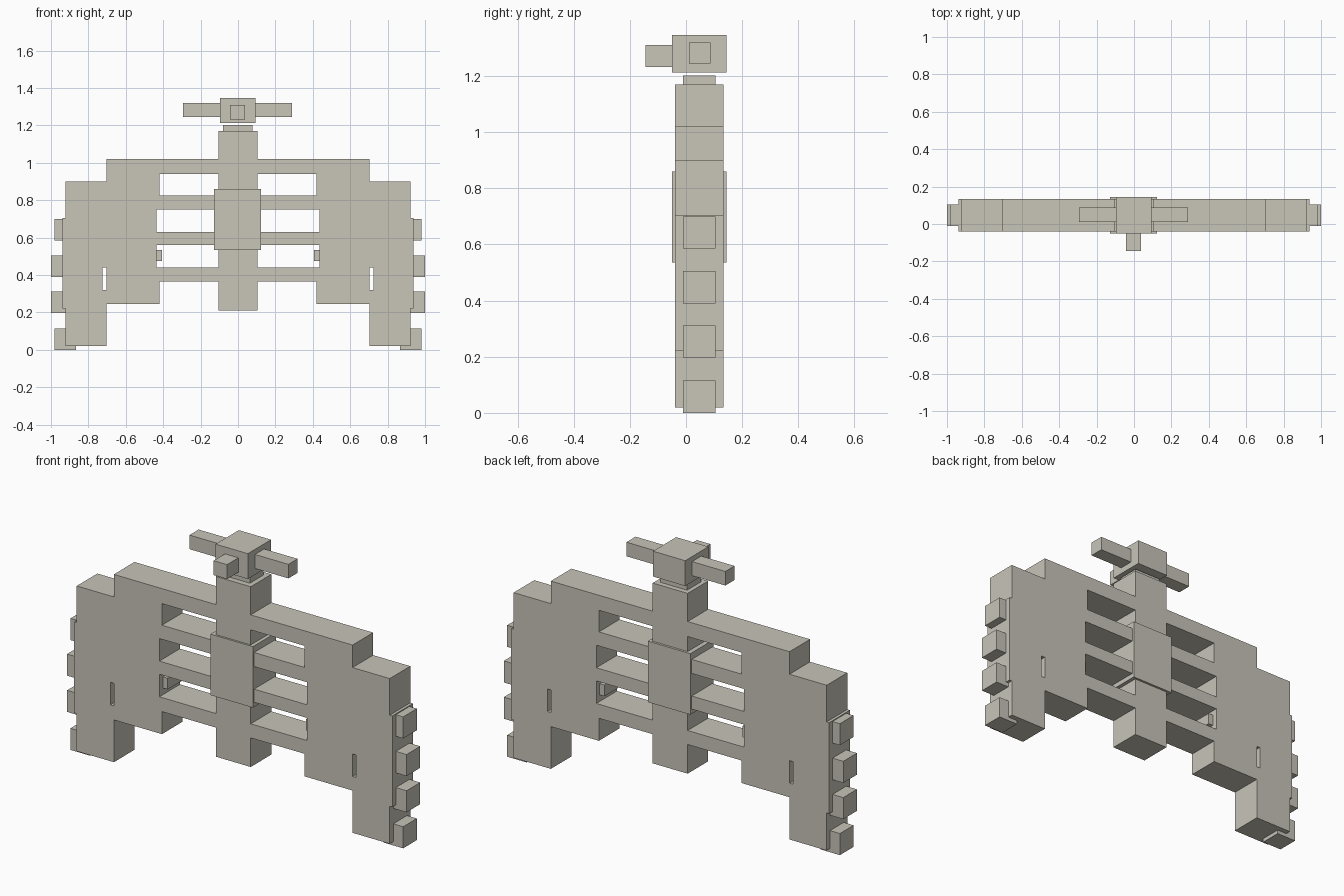
import bpy
import bmesh

cube = bpy.data.objects.get("Cube")
if cube:
    bpy.data.objects.remove(cube, do_unlink=True)

stone = bpy.data.materials.new("warm_grey")
stone.use_nodes = True
colour = (0.58, 0.555, 0.485, 1)
stone.diffuse_color = colour
stone.node_tree.nodes["Principled BSDF"].inputs["Base Color"].default_value = colour


def finish(name, bm):
    bmesh.ops.recalc_face_normals(bm, faces=bm.faces)
    mesh = bpy.data.meshes.new(name)
    bm.to_mesh(mesh)
    bm.free()
    mesh.materials.append(stone)
    obj = bpy.data.objects.new(name, mesh)
    bpy.context.collection.objects.link(obj)
    return obj


def box(name, x, y, z):
    """Box from its low and high limits on each axis."""
    bm = bmesh.new()
    bmesh.ops.create_cube(bm, size=1)
    for v in bm.verts:
        v.co = [lo + (c + 0.5) * (hi - lo) for c, (lo, hi) in zip(v.co, (x, y, z))]
    return finish(name, bm)


def pair(name, x, y, z):
    """The same box on the left (+x) and the right (-x)."""
    box("left_" + name, x, y, z)
    box("right_" + name, (-x[1], -x[0]), y, z)


FRONT, BACK = -0.04, 0.133
PEG_Y = (-0.01, 0.105)
BLOCK_Y = (-0.05, 0.145)

# Half silhouette of the body: rectangles as x low, x high, z low, z high
solid = [
    (0, 0.103, 0.21, 1.17),        # spine
    (0, 0.703, 0.94, 1.02),        # top bar
    (0, 0.435, 0.75, 0.825),       # upper rib
    (0, 0.435, 0.56, 0.63),        # middle rib
    (0, 0.42, 0.365, 0.44),        # lower rib
    (0.42, 0.703, 0.245, 1.02),    # inner panel
    (0.703, 0.922, 0.02, 0.90),    # outer panel and leg
    (0.922, 0.937, 0.22, 0.705),   # raised side strip
]
holes = [
    (0.703, 0.724, 0.32, 0.44),    # narrow slot
    (0.103, 0.435, 0.63, 0.75),    # middle window
    (0.103, 0.435, 0.44, 0.56),    # lower window
]


def inside(rects, x, z):
    return any(a < x < b and c < z < d for a, b, c, d in rects)


def body():
    rects = solid + holes
    xs = sorted({s * x for r in rects for x in r[:2] for s in (-1, 1)})
    zs = sorted({z for r in rects for z in r[2:]})
    bm = bmesh.new()
    grid = {(x, z): bm.verts.new((x, FRONT, z)) for x in xs for z in zs}
    for x0, x1 in zip(xs, xs[1:]):
        for z0, z1 in zip(zs, zs[1:]):
            cx, cz = abs(x0 + x1) / 2, (z0 + z1) / 2
            if inside(solid, cx, cz) and not inside(holes, cx, cz):
                bm.faces.new([grid[k] for k in ((x0, z0), (x1, z0), (x1, z1), (x0, z1))])
    bmesh.ops.delete(bm, geom=[v for v in bm.verts if not v.link_faces], context='VERTS')
    # Thicken the flat silhouette
    new = bmesh.ops.extrude_face_region(bm, geom=bm.faces[:])["geom"]
    for v in new:
        if isinstance(v, bmesh.types.BMVert):
            v.co.y = BACK
    finish("body_frame", bm)


body()

# Central block around the spine
box("central_block", (-0.127, 0.123), BLOCK_Y, (0.535, 0.86))

# Pegs down the outer sides, and small tabs in the lower windows
SIZE = 0.115
for i, (outer, low) in enumerate([(0.98, 0), (1.0, 0.197), (1.0, 0.39), (0.98, 0.585)]):
    pair(f"side_peg_{i + 1}", (outer - SIZE, outer), PEG_Y, (low, low + SIZE))
pair("window_tab", (0.407, 0.44), PEG_Y, (0.475, 0.535))

# Neck, head block and its three rods
box("neck", (-0.08, 0.077), PEG_Y, (1.16, 1.202))
box("head_block", (-0.097, 0.093), BLOCK_Y, (1.212, 1.347))
box("cross_rod", (-0.293, 0.29), (0.01, 0.087), (1.245, 1.32))
box("front_rod", (-0.042, 0.037), (-0.145, 0), (1.233, 1.31))
